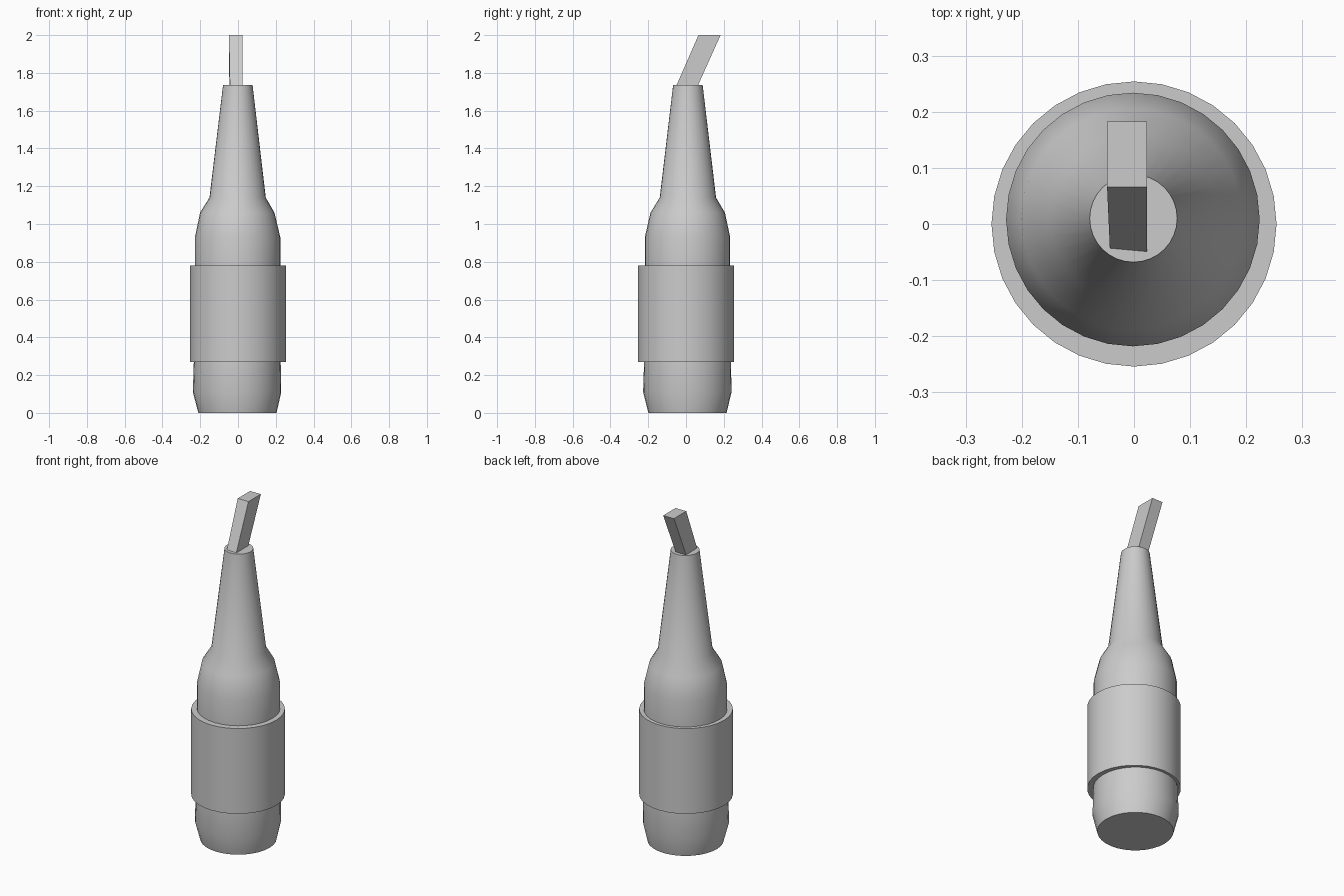
import bpy, bmesh
from math import cos, sin, tau, radians

if "Cube" in bpy.data.objects:
    bpy.data.objects.remove(bpy.data.objects["Cube"])

SIDES = 32


def finish(name, bm, smooth_angle=None):
    bmesh.ops.recalc_face_normals(bm, faces=bm.faces)
    mesh = bpy.data.meshes.new(name)
    bm.to_mesh(mesh)
    bm.free()
    ob = bpy.data.objects.new(name, mesh)
    bpy.context.collection.objects.link(ob)
    if smooth_angle:
        bpy.ops.object.select_all(action='DESELECT')
        ob.select_set(True)
        bpy.context.view_layer.objects.active = ob
        bpy.ops.object.shade_smooth_by_angle(angle=radians(smooth_angle))
    return ob


def lathe(name, profile, smooth_angle):
    """Stack rings of (radius, z, centre x, centre y) and cap both ends."""
    bm = bmesh.new()
    rings = [[bm.verts.new((cx + r * cos(tau * i / SIDES),
                            cy + r * sin(tau * i / SIDES), z))
              for i in range(SIDES)] for r, z, cx, cy in profile]
    for a, b in zip(rings, rings[1:]):
        for i in range(SIDES):
            j = (i + 1) % SIDES
            bm.faces.new((a[i], a[j], b[j], b[i]))
    bm.faces.new(rings[0][::-1])
    bm.faces.new(rings[-1])
    return finish(name, bm, smooth_angle)


# Bottle body: tapered foot, straight wall, shoulder and long neck
lathe("bottle_body", [
    (0.207, 0.00, -0.003, 0.008),
    (0.234, 0.11, -0.005, 0.007),
    (0.230, 0.27, -0.004, 0.008),
    (0.226, 0.78, -0.002, 0.008),
    (0.226, 0.93, -0.002, 0.008),
    (0.197, 1.06, -0.004, 0.009),
    (0.149, 1.14, -0.002, 0.010),
    (0.078, 1.737, -0.001, 0.010),
], 40)

# Label sleeve wrapped around the middle
lathe("label_sleeve", [(0.254, 0.27, 0, 0), (0.254, 0.78, 0, 0)], 40)

# Leaning rag strip rising from the mouth
bm = bmesh.new()
bottom = [(-0.043, -0.044, 1.735), (0.023, -0.050, 1.735),
          (0.023, 0.064, 1.735), (-0.046, 0.064, 1.735)]
top = [(-0.048, 0.066, 2), (0.023, 0.066, 2), (0.023, 0.183, 2), (-0.048, 0.183, 2)]
lo, hi = ([bm.verts.new(p) for p in ring] for ring in (bottom, top))
bm.faces.new(lo[::-1])
bm.faces.new(hi)
for i in range(4):
    j = (i + 1) % 4
    bm.faces.new((lo[i], lo[j], hi[j], hi[i]))
finish("rag_strip", bm)
